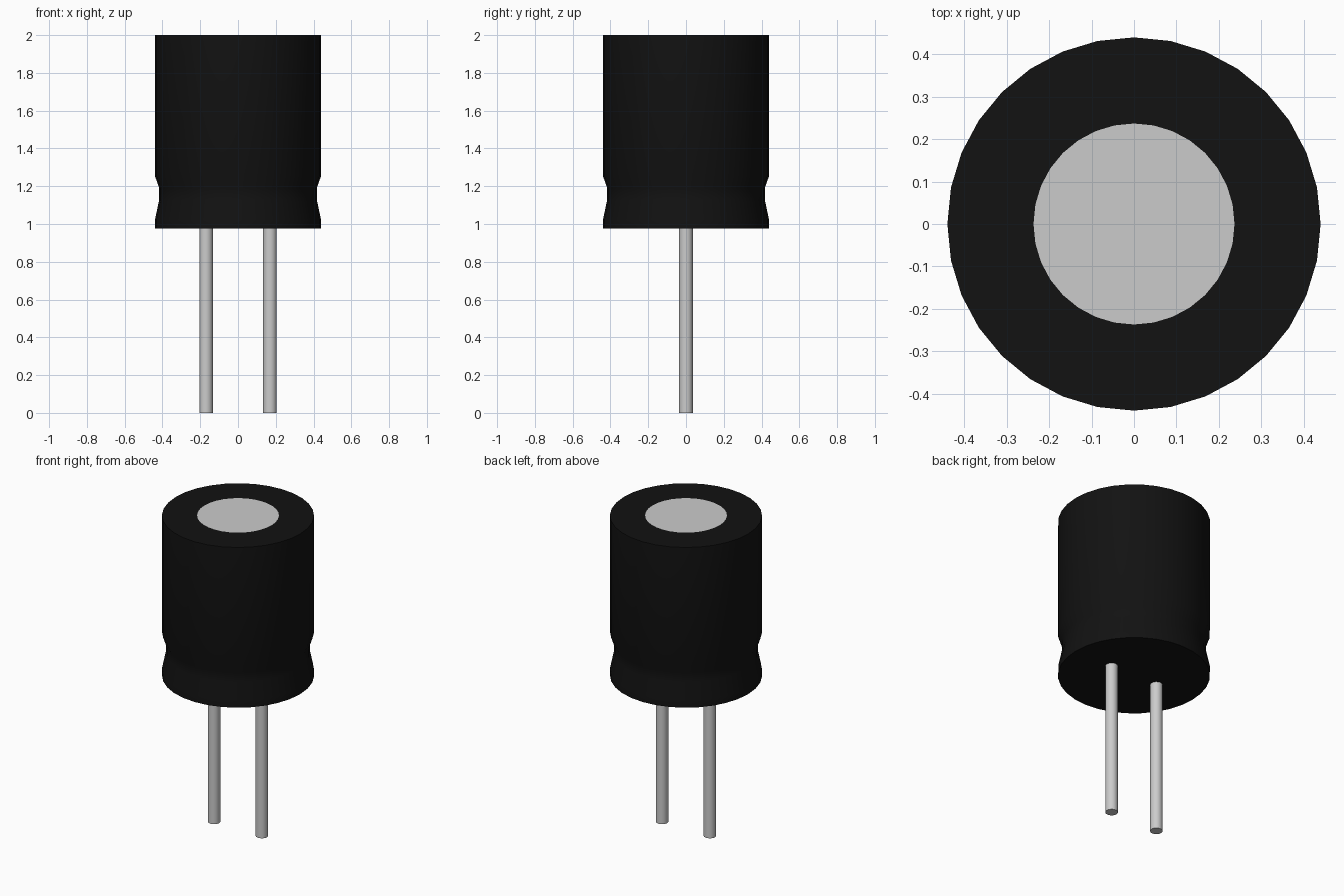
import bpy, bmesh
from math import cos, sin, pi, radians

if "Cube" in bpy.data.objects:
    bpy.data.objects.remove(bpy.data.objects["Cube"])

SIDES = 32

black = bpy.data.materials.new("black_sleeve")
black.diffuse_color = (0.006, 0.006, 0.006, 1)
black.use_nodes = True
black.node_tree.nodes["Principled BSDF"].inputs["Base Color"].default_value = black.diffuse_color


def lathe(name, profile, sides=SIDES, x=0.0, cap_bottom=True, cap_top=True, mat=None):
    """Spin (radius, z) points around a vertical axis at x."""
    bm = bmesh.new()
    rings = [[bm.verts.new((r * cos(2 * pi * i / sides), r * sin(2 * pi * i / sides), z))
              for i in range(sides)] for r, z in profile]
    for a, b in zip(rings, rings[1:]):
        for i in range(sides):
            j = (i + 1) % sides
            bm.faces.new((a[i], a[j], b[j], b[i]))
    if cap_bottom:
        bm.faces.new(rings[0][::-1])
    if cap_top:
        bm.faces.new(rings[-1])
    mesh = bpy.data.meshes.new(name)
    bm.to_mesh(mesh)
    bm.free()
    obj = bpy.data.objects.new(name, mesh)
    obj.location.x = x
    bpy.context.collection.objects.link(obj)
    if mat:
        mesh.materials.append(mat)
    bpy.ops.object.select_all(action='DESELECT')
    obj.select_set(True)
    bpy.context.view_layer.objects.active = obj
    bpy.ops.object.shade_smooth_by_angle(angle=radians(30))
    return obj


# Black sleeve with crimped neck, open at the centre of its top
lathe("sleeve", [(0.44, 0.977), (0.44, 1.02), (0.417, 1.13), (0.417, 1.19),
                 (0.44, 1.255), (0.44, 2.0), (0.237, 2.0)], cap_top=False, mat=black)

# Bare metal top, flush inside the sleeve opening
lathe("top_disc", [(0.237, 2.0)], cap_bottom=False)

# Pair of wire leads
for side, x in (("left", -0.169), ("right", 0.169)):
    lathe(side + "_lead", [(0.036, 0.0), (0.036, 0.977)], x=x, cap_top=False)
